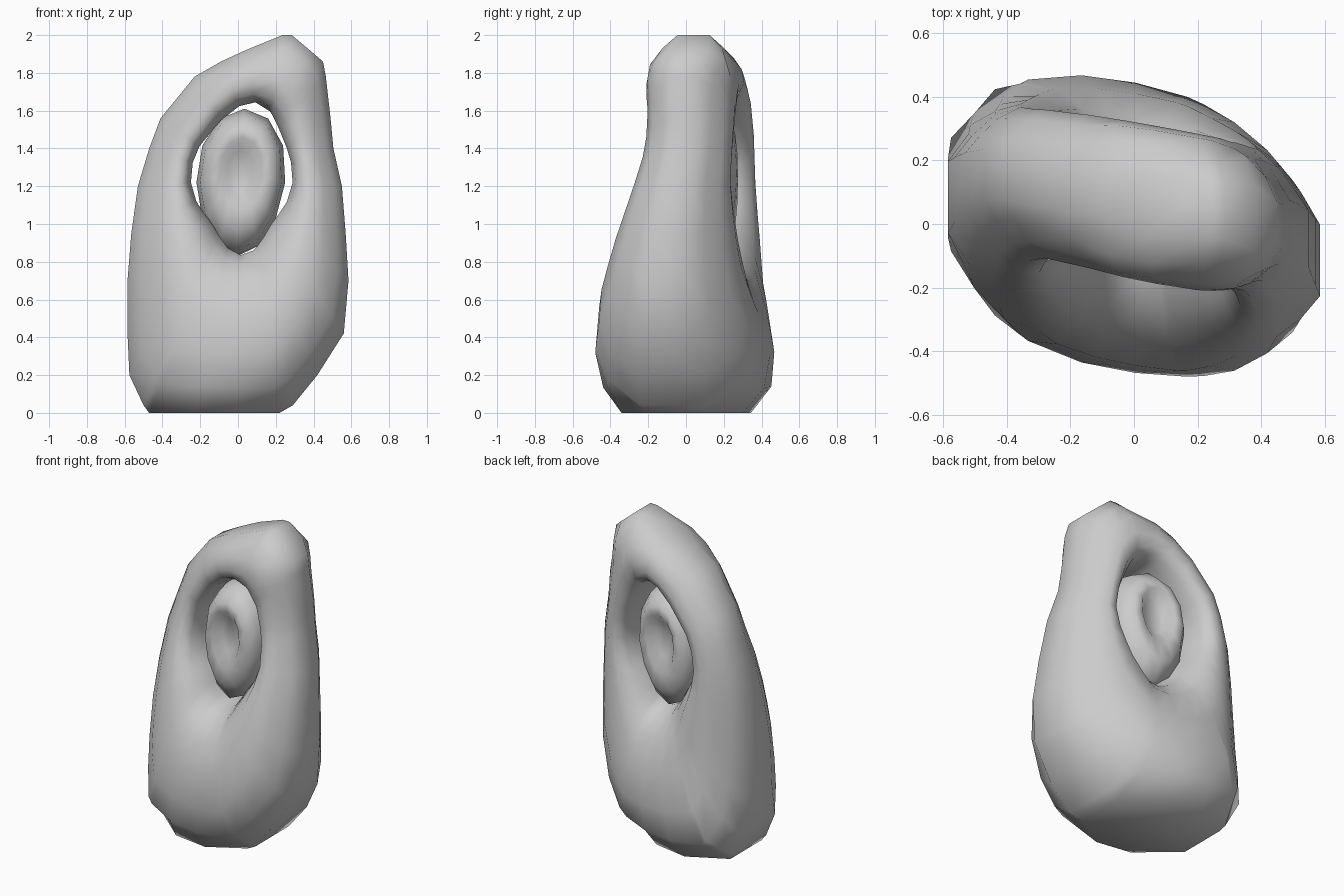
import bpy, bmesh, math

if "Cube" in bpy.data.objects:
    bpy.data.objects.remove(bpy.data.objects["Cube"])

# Rock outline by height: z, left x, right x, front y, back y
ROWS = [
    (0.00, -0.47, 0.22, -0.35, 0.31),
    (0.04, -0.50, 0.29, -0.39, 0.35),
    (0.20, -0.575, 0.42, -0.475, 0.465),
    (0.42, -0.585, 0.56, -0.46, 0.425),
    (0.70, -0.585, 0.585, -0.415, 0.385),
    (0.95, -0.565, 0.57, -0.355, 0.375),
    (1.20, -0.53, 0.55, -0.275, 0.365),
    (1.40, -0.47, 0.505, -0.21, 0.36),
    (1.56, -0.41, 0.49, -0.185, 0.35),
    (1.78, -0.23, 0.465, -0.175, 0.315),
    (1.86, -0.09, 0.45, -0.15, 0.30),
    (1.92, 0.04, 0.38, -0.11, 0.24),
    (2.00, 0.235, 0.285, -0.03, 0.14),
]
CX, CZ = 0.02, 1.24          # centre of the opening
SHEAR = -0.17                # the slab is slightly turned in plan


def row_at(z):
    z = min(max(z, 0.0), 2.0)
    for a, b in zip(ROWS, ROWS[1:]):
        if z <= b[0]:
            k = (z - a[0]) / (b[0] - a[0])
            return [p + (q - p) * k for p, q in zip(a, b)]
    return list(ROWS[-1])


def surface_y(x, z, side, factor):
    _, left, right, front, back = row_at(z)
    u = min(abs((x - (left + right) / 2) / ((right - left) / 2)), 1.0)
    floor = 0.28 + 0.2 * max(0, 1 - z / 0.4) + 0.7 * max(0, (z - 1.86) / 0.14)
    swell = max(floor, (1 - u ** 2.9) ** 0.5)
    mid, half = (front + back) / 2, (back - front) / 2
    return mid + SHEAR * x * min(1, half / 0.25) + side * half * swell * factor


def grid_object(name, rings, closed_rows, angle):
    """Skin a list of closed rings, optionally joining the last to the first."""
    bm = bmesh.new()
    vs = [[bm.verts.new(p) for p in ring] for ring in rings]
    n = len(vs[0])
    for i in range(len(vs) if closed_rows else len(vs) - 1):
        a, b = vs[i], vs[(i + 1) % len(vs)]
        for j in range(n):
            bm.faces.new((a[j], a[(j + 1) % n], b[(j + 1) % n], b[j]))
    if not closed_rows:
        bm.faces.new(vs[0])
        bm.faces.new(vs[-1])
    bmesh.ops.recalc_face_normals(bm, faces=bm.faces[:])
    me = bpy.data.meshes.new(name)
    bm.to_mesh(me)
    bm.free()
    ob = bpy.data.objects.new(name, me)
    bpy.context.collection.objects.link(ob)
    bpy.ops.object.select_all(action='DESELECT')
    ob.select_set(True)
    bpy.context.view_layer.objects.active = ob
    bpy.ops.object.shade_smooth_by_angle(angle=math.radians(angle))
    return ob


# Standing rock: each outline point is joined to the opening by a closed section
outline = [(r[1], r[0]) for r in ROWS] + [(r[2], r[0]) for r in reversed(ROWS)]
outline += [(0.0, 0.0), (-0.23, 0.0)]
STEPS = [(0.0, 0.38), (0.06, 0.66), (0.17, 0.88), (0.38, 1.0), (0.63, 1.0),
         (0.84, 1.0), (1.0, 1.0)]
sections = []
for ox, oz in outline:
    a = math.atan2((oz - CZ) / 0.405, (ox - CX) / 0.27)
    # the opening is pointed at the bottom
    pinch = 1 - (0.17 if oz < CZ else 0.08) * math.sin(2 * a) ** 2
    ix = CX + 0.27 * math.cos(a) * pinch + 0.06 * max(0, math.sin(a)) ** 3
    iz = CZ + 0.405 * math.sin(a) * pinch
    sec = []
    for side, steps in ((-1, STEPS), (1, STEPS[::-1])):
        for t, f in steps:
            x, z = ix + (ox - ix) * t, iz + (oz - iz) * t
            sec.append((x, surface_y(x, z, side, f), z))
    sections.append(sec)
grid_object("standing_rock", sections, True, 80)

# Inner stone: pointed oval with a hollow on both faces (radius, depth, lift)
PROFILE = [(0.28, -0.15, 0.06), (0.48, -0.20, 0.05), (0.70, -0.20, 0.02),
           (0.92, -0.13, 0.0), (1.0, 0.0, 0.0)]
PROFILE += [(r, -y, l) for r, y, l in PROFILE[-2::-1]]
rings = []
for r, y, lift in PROFILE:
    ring = []
    for k in range(12):
        a = 2 * math.pi * k / 12
        c, s = math.cos(a), math.sin(a)
        x = 0.015 + 0.235 * r * c * (1 + 0.1 * s) + 0.02 * r * s
        ring.append((x, 0.05 + y + SHEAR * x, 1.22 + 0.39 * r * s + lift))
    rings.append(ring)
grid_object("inner_stone", rings, False, 60)
